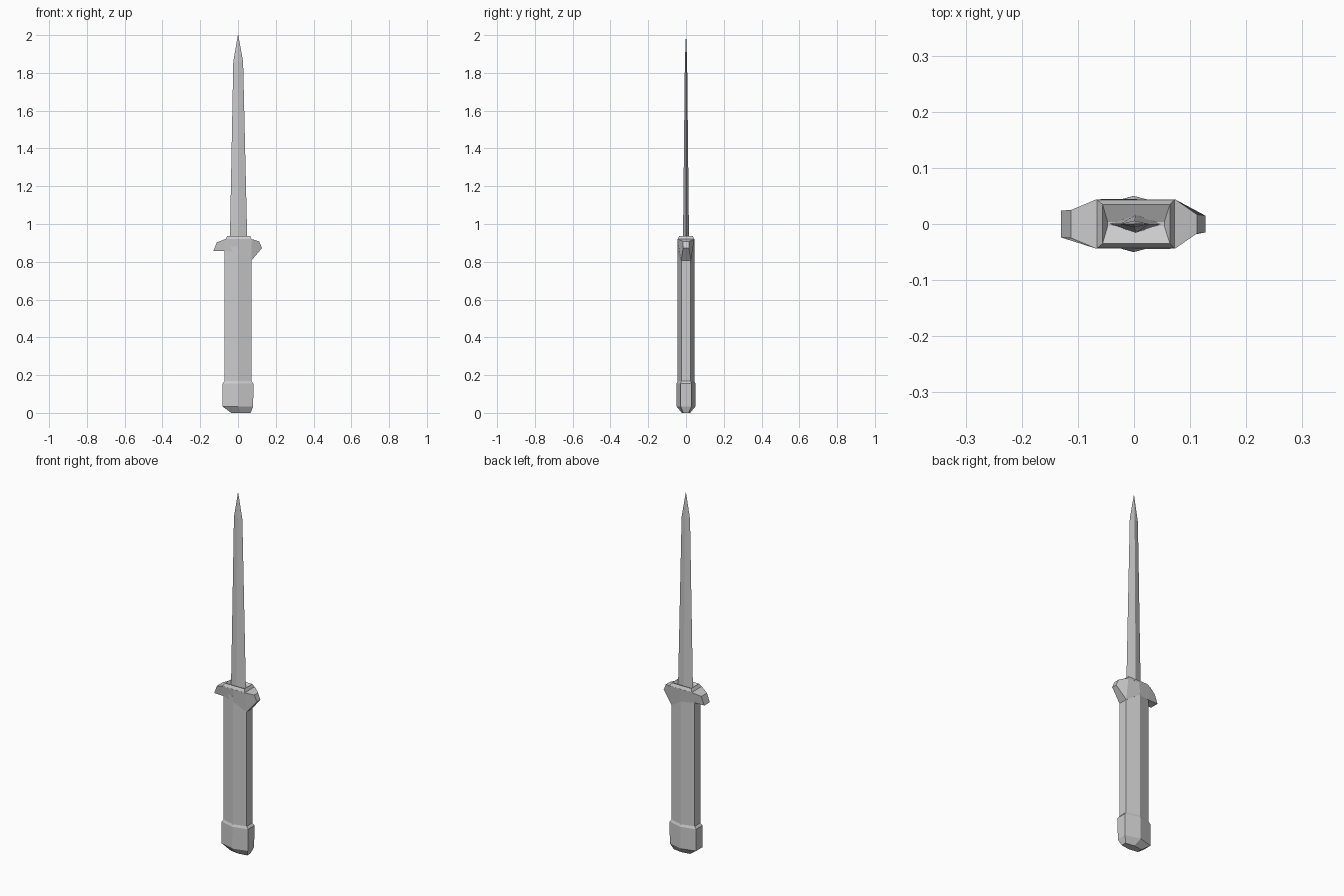
import bpy

if "Cube" in bpy.data.objects:
    bpy.data.objects.remove(bpy.data.objects["Cube"])


def loft(name, rings, caps=True):
    """Skin a list of equal-length point rings into one flat-shaded object."""
    n = len(rings[0])
    verts = [p for ring in rings for p in ring]
    faces = []
    for r in range(len(rings) - 1):
        for i in range(n):
            j = (i + 1) % n
            faces.append((r * n + i, r * n + j, (r + 1) * n + j, (r + 1) * n + i))
    if caps:
        last = (len(rings) - 1) * n
        faces.append(tuple(reversed(range(n))))
        faces.append(tuple(last + i for i in range(n)))
    mesh = bpy.data.meshes.new(name)
    mesh.from_pydata(verts, [], faces)
    mesh.validate()
    obj = bpy.data.objects.new(name, mesh)
    bpy.context.collection.objects.link(obj)
    return obj


def hexagon(z, x0, x1, side, ridge):
    """Flattened hexagon: narrow sides plus a ridge at front and back."""
    xm = (x0 + x1) / 2
    return [(x0, -side, z), (xm, -ridge, z), (x1, -side, z),
            (x1, side, z), (xm, ridge, z), (x0, side, z)]


def rect(z, x0, x1, y):
    return [(x0, -y, z), (x1, -y, z), (x1, y, z), (x0, y, z)]


def diamond(z, x0, x1, y):
    xm = (x0 + x1) / 2
    return [(x0, 0, z), (xm, -y, z), (x1, 0, z), (xm, y, z)]


def guard_section(xt, zt, yt, xb, zb, yb):
    """Cross-section of the guard, from its top edge to its bottom edge."""
    return [(xt, -yt, zt), (xt, yt, zt), (xb, yb, zb), (xb, -yb, zb)]


# Grip
loft("grip", [hexagon(z, -0.071, 0.071, 0.025, 0.045) for z in (0.15, 0.88)])

# Pommel with bevelled shoulder and lopsided tapered base
loft("pommel", [
    hexagon(0.0, -0.036, 0.067, 0.014, 0.022),
    hexagon(0.034, -0.082, 0.080, 0.028, 0.050),
    hexagon(0.155, -0.082, 0.082, 0.028, 0.050),
    hexagon(0.168, -0.071, 0.071, 0.025, 0.045),
])

# Guard with a long left prong and a hooked right prong
loft("guard", [
    guard_section(-0.112, 0.903, 0.025, -0.130, 0.857, 0.024),
    guard_section(-0.067, 0.920, 0.044, -0.071, 0.857, 0.026),
    guard_section(0.002, 0.920, 0.044, 0.002, 0.850, 0.045),
    guard_section(0.073, 0.920, 0.044, 0.071, 0.806, 0.026),
    guard_section(0.112, 0.908, 0.017, 0.127, 0.873, 0.015),
])

# Raised collar, hollowed towards the blade
loft("collar", [
    rect(0.918, -0.067, 0.073, 0.044),
    rect(0.937, -0.056, 0.064, 0.035),
    rect(0.921, -0.047, 0.054, 0.004),
])

# Blade, diamond section tapering to the point
loft("blade", [
    diamond(0.91, -0.043, 0.049, 0.016),
    diamond(1.86, -0.025, 0.027, 0.006),
    diamond(2.0, -0.0005, 0.0015, 0.0005),
])
